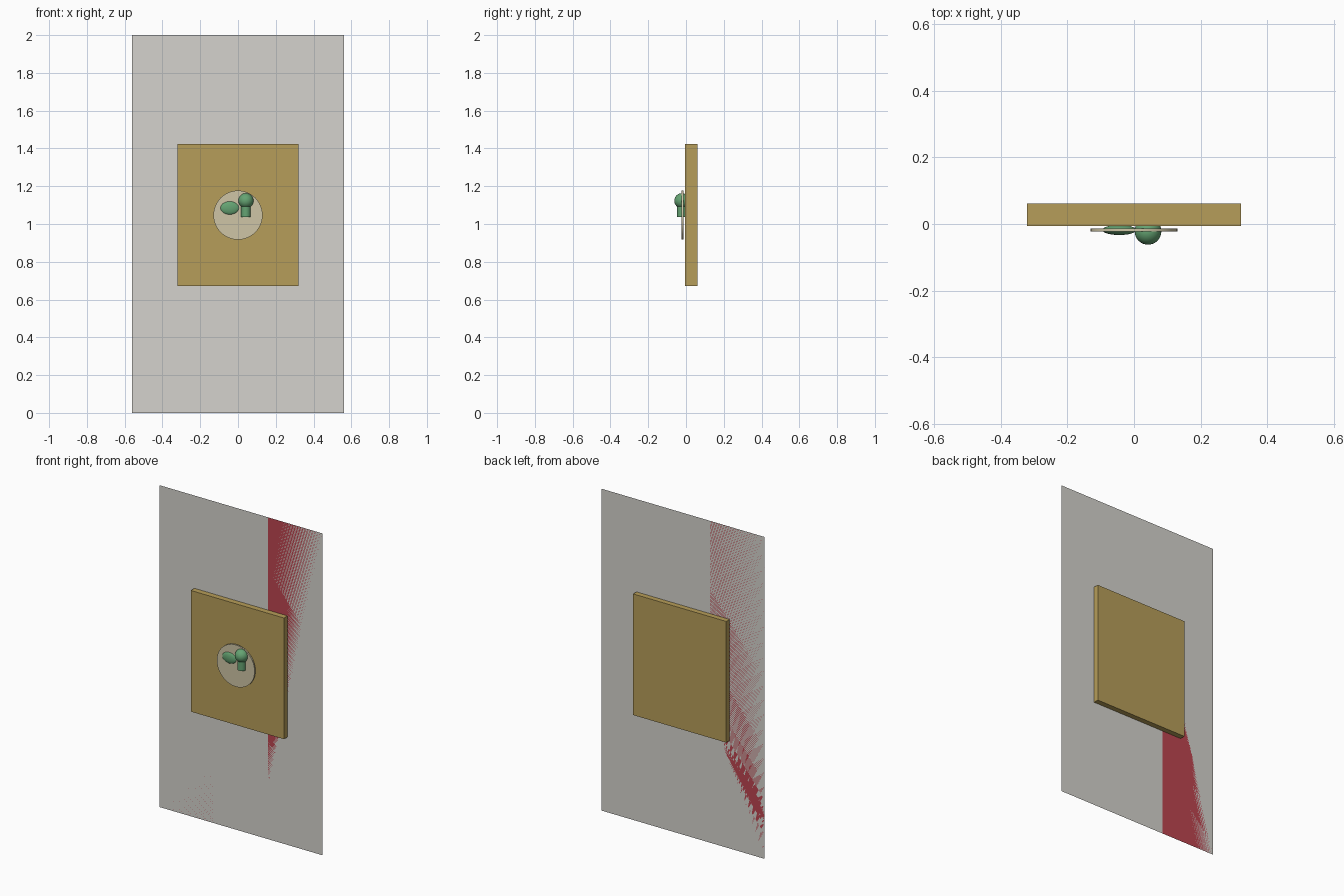
import bpy
from math import pi, radians

if "Cube" in bpy.data.objects:
    bpy.data.objects.remove(bpy.data.objects["Cube"])


def material(name, rgb):
    m = bpy.data.materials.new(name)
    m.diffuse_color = (*rgb, 1)
    m.use_nodes = True
    m.node_tree.nodes["Principled BSDF"].inputs["Base Color"].default_value = m.diffuse_color
    return m


WHITE = material("white", (0.66, 0.65, 0.61))
RED = material("red", (0.50, 0.06, 0.08))
GOLD = material("gold", (0.47, 0.34, 0.10))
CREAM = material("cream", (0.62, 0.56, 0.38))
GREEN = material("green", (0.13, 0.37, 0.17))


def finish(name, mat, scale=(1, 1, 1), smooth=False):
    ob = bpy.context.object
    ob.name = name
    ob.scale = scale
    bpy.ops.object.transform_apply(location=False, rotation=False, scale=True)
    ob.data.materials.append(mat)
    if smooth:
        bpy.ops.object.shade_smooth_by_angle(angle=radians(35))
    return ob


def panel(name, x, width, mat):
    bpy.ops.mesh.primitive_plane_add(size=1, location=(x, 0.029, 1),
                                     rotation=(pi / 2, 0, 0))
    return finish(name, mat, (width, 2, 1))


def cylinder(name, radius, depth, loc, mat, rot=(0, 0, 0), sides=32):
    bpy.ops.mesh.primitive_cylinder_add(vertices=sides, radius=radius, depth=depth,
                                        location=loc, rotation=rot)
    return finish(name, mat, smooth=True)


def ball(name, loc, radii, mat):
    bpy.ops.mesh.primitive_uv_sphere_add(segments=32, ring_count=16, radius=1,
                                         location=loc)
    return finish(name, mat, radii, smooth=True)


# Backing sheet with a coloured band lying on each side
panel("backing_sheet", 0, 1.12, WHITE)
for side, label in ((-1, "left"), (1, "right")):
    panel(f"{label}_band", side * 0.373, 0.374, RED)

# Thick central plaque, straddling the sheet
bpy.ops.mesh.primitive_cube_add(size=1, location=(0, 0.028, 1.047))
finish("plaque", GOLD, (0.64, 0.068, 0.753))

# Round medallion in front of the plaque
cylinder("medallion", 0.13, 0.009, (0, -0.018, 1.047), CREAM,
         rot=(pi / 2, 0, 0), sides=48)

# Emblem: flattened animal body and a small tree
ball("animal_body", (-0.044, -0.018, 1.085), (0.051, 0.015, 0.036), GREEN)
cylinder("tree_trunk", 0.025, 0.08, (0.042, -0.022, 1.077), GREEN)
ball("tree_crown", (0.042, -0.022, 1.123), (0.04, 0.04, 0.04), GREEN)
